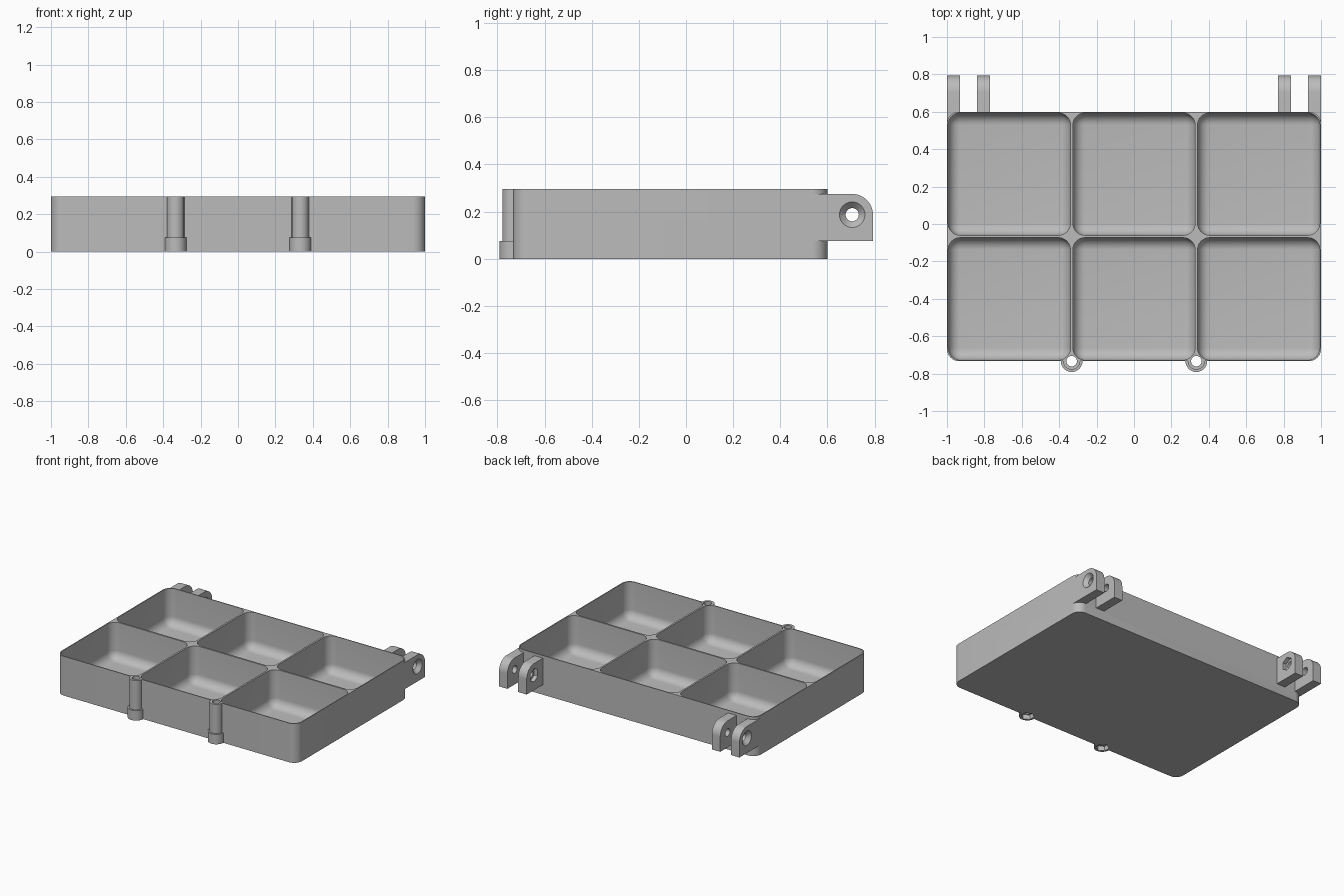
import bpy, bmesh, math
from mathutils import Matrix, Vector

cube = bpy.data.objects.get("Cube")
if cube:
    bpy.data.objects.remove(cube, do_unlink=True)

HEIGHT, WALL, ROUND = 0.295, 0.0065, 0.065
PITCH = 2 / 3
FRONT, BACK = 0.6 - 2 * PITCH, 0.6
PIVOT_Y, PIVOT_Z, LUG_R = 0.705, 0.187, 0.088

grey = bpy.data.materials.new("plain grey")
grey.use_nodes = True
grey.diffuse_color = (0.5, 0.5, 0.5, 1)
grey.node_tree.nodes["Principled BSDF"].inputs["Base Color"].default_value = (0.5, 0.5, 0.5, 1)


def finish(name, bm):
    bmesh.ops.recalc_face_normals(bm, faces=bm.faces)
    mesh = bpy.data.meshes.new(name)
    bm.to_mesh(mesh)
    bm.free()
    mesh.materials.append(grey)
    obj = bpy.data.objects.new(name, mesh)
    bpy.context.collection.objects.link(obj)
    return obj


def rounded_block(name, low, high, radius, vertical_only):
    """Box with rounded upright edges, or with all edges rounded."""
    low, high = Vector(low), Vector(high)
    bm = bmesh.new()
    bmesh.ops.create_cube(bm, size=1)
    bmesh.ops.scale(bm, vec=high - low, verts=bm.verts)
    bmesh.ops.translate(bm, vec=(low + high) / 2, verts=bm.verts)
    edges = [e for e in bm.edges if not vertical_only
             or abs(e.verts[0].co.z - e.verts[1].co.z) > 0.01]
    bmesh.ops.bevel(bm, geom=edges, offset=radius, segments=10, profile=0.5, affect='EDGES')
    return finish(name, bm)


def rod(name, start, end, r1, r2=None, sides=40):
    """Cylinder, cone or prism between two points."""
    start, end = Vector(start), Vector(end)
    axis = end - start
    place = Matrix.Translation((start + end) / 2) @ axis.to_track_quat('Z', 'Y').to_matrix().to_4x4()
    bm = bmesh.new()
    bmesh.ops.create_cone(bm, cap_ends=True, segments=sides, radius1=r1,
                          radius2=r1 if r2 is None else r2, depth=axis.length, matrix=place)
    return finish(name, bm)


def lug(name, x0, x1, y0):
    """Hinge plate with one rounded upper corner."""
    outline = [(y0, 0.075), (PIVOT_Y + LUG_R, 0.075)]
    for i in range(15):
        a = math.pi / 2 * i / 14
        outline.append((PIVOT_Y + LUG_R * math.cos(a), PIVOT_Z + LUG_R * math.sin(a)))
    outline.append((y0, PIVOT_Z + LUG_R))
    bm = bmesh.new()
    face = bm.faces.new([bm.verts.new((x0, y, z)) for y, z in outline])
    moved = bmesh.ops.extrude_face_region(bm, geom=[face])["geom"]
    bmesh.ops.translate(bm, vec=(x1 - x0, 0, 0),
                        verts=[v for v in moved if isinstance(v, bmesh.types.BMVert)])
    return finish(name, bm)


def combine(target, part, operation):
    mod = target.modifiers.new(operation.lower(), 'BOOLEAN')
    mod.operation, mod.solver, mod.object = operation, 'EXACT', part
    bpy.context.view_layer.objects.active = target
    bpy.ops.object.modifier_apply(modifier=mod.name)
    bpy.data.objects.remove(part, do_unlink=True)


# Outer tray body
tray = rounded_block("compartment_tray", (-1, FRONT, 0), (1, BACK, HEIGHT), ROUND, True)
added, cut = [], []

for s in (-1, 1):
    # Hinge plates with pin hole, countersink and hexagonal nut pocket
    added.append(lug("outer_lug", s * 0.93, s, 0.535))
    added.append(lug("inner_lug", s * 0.77, s * 0.84, 0.597))
    pin = lambda x: (s * x, PIVOT_Y, PIVOT_Z)
    cut.append(rod("pin_hole", pin(0.7), pin(1.1), 0.028))
    cut.append(rod("countersink", pin(0.972), pin(1.001), 0.028, 0.055))
    cut.append(rod("nut_pocket", pin(0.74), pin(0.8), 0.05, sides=6))

    # Front latch tubes with collar and bore
    tube = lambda z: (s * PITCH / 2, FRONT, z)
    added.append(rod("latch_tube", tube(0), tube(HEIGHT), 0.046))
    added.append(rod("tube_collar", tube(0), tube(0.075), 0.058))
    cut.append(rod("tube_bore", tube(-0.1), tube(0.5), 0.028))
    cut.append(rod("collar_pocket", tube(-0.05), tube(0.035), 0.047, sides=6))

# Six rounded compartments
for col in range(3):
    for row in range(2):
        x, y = -1 + col * PITCH, FRONT + row * PITCH
        cut.append(rounded_block("compartment", (x + WALL, y + WALL, 0.02),
                                 (x + PITCH - WALL, y + PITCH - WALL, 0.6), ROUND, False))

for part in added:
    combine(tray, part, 'UNION')
for part in cut:
    combine(tray, part, 'DIFFERENCE')

bpy.ops.object.select_all(action='DESELECT')
tray.select_set(True)
bpy.context.view_layer.objects.active = tray
bpy.ops.object.shade_smooth_by_angle(angle=math.radians(30))
